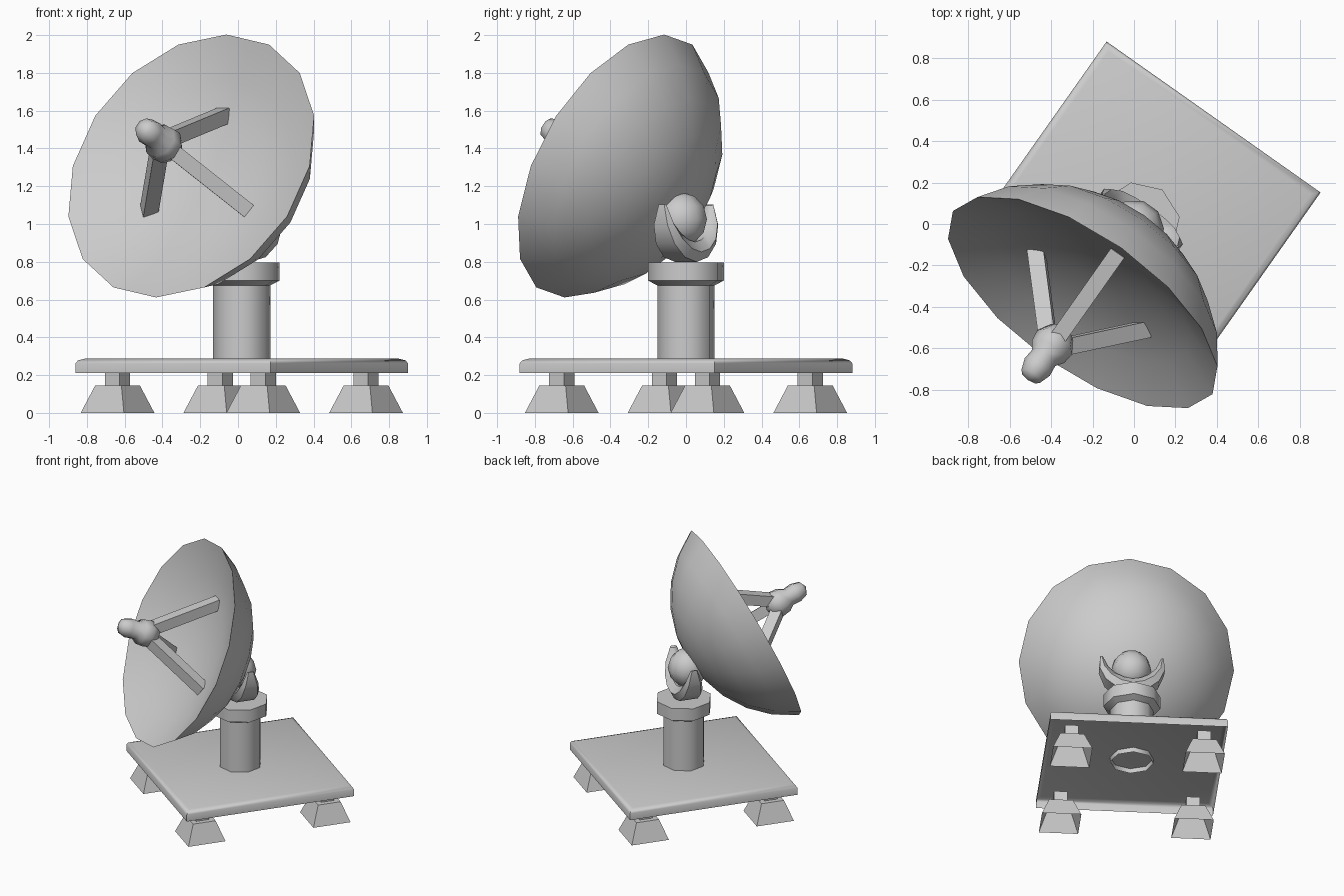
import bpy, bmesh
from math import sin, cos, pi, radians, atan2, hypot, sqrt
from mathutils import Matrix, Vector

if "Cube" in bpy.data.objects:
    bpy.data.objects.remove(bpy.data.objects["Cube"])

T = Matrix.Translation
R = Matrix.Rotation
BODY = T((0.02, 0, 0)) @ R(radians(-35.2), 4, 'Z')
DISH = BODY @ T((0, -0.464, 1.307)) @ R(radians(65.1), 4, 'X')
Q = sqrt(2)


def finish(name, bm, angle):
    bmesh.ops.recalc_face_normals(bm, faces=bm.faces)
    mesh = bpy.data.meshes.new(name)
    bm.to_mesh(mesh)
    bm.free()
    ob = bpy.data.objects.new(name, mesh)
    bpy.context.collection.objects.link(ob)
    bpy.ops.object.select_all(action='DESELECT')
    ob.select_set(True)
    bpy.context.view_layer.objects.active = ob
    bpy.ops.object.shade_smooth_by_angle(angle=radians(angle))
    return ob


def lathe(name, profile, n, matrix, phase=0.0, angle=50):
    """Turn (radius, height) points into an n-sided solid; radius 0 closes it."""
    bm = bmesh.new()
    rings = []
    for r, z in profile:
        if r == 0:
            rings.append([bm.verts.new(matrix @ Vector((0, 0, z)))] * n)
        else:
            rings.append([bm.verts.new(matrix @ Vector((
                r * cos(phase + 2 * pi * i / n), r * sin(phase + 2 * pi * i / n), z)))
                for i in range(n)])
    for a, b in zip(rings, rings[1:]):
        for i in range(n):
            j = (i + 1) % n
            bm.faces.new(dict.fromkeys((a[i], a[j], b[j], b[i])))
    return finish(name, bm, angle)


# Base plate, open underneath
lathe("base_plate", [(0.632 * Q, 0.21), (0.632 * Q, 0.262), (0.622 * Q, 0.278),
                     (0.597 * Q, 0.287), (0, 0.287)], 4, BODY, pi / 4)

# Four feet with short posts
for sx in (-1, 1):
    for sy in (-1, 1):
        place = BODY @ T((sx * 0.472, sy * 0.472, 0))
        lathe("foot", [(0.14 * Q, 0), (0.085 * Q, 0.145), (0, 0.145)],
              4, place, pi / 4)
        lathe("foot_post", [(0.048 * Q, 0.14), (0.048 * Q, 0.235), (0, 0.235)],
              4, place, pi / 4)

# Octagonal column with collar
lathe("column", [(0.154, 0.25), (0.154, 0.675), (0.203, 0.7), (0.203, 0.795),
                 (0, 0.795)], 8, BODY)

# Crescent yoke cradling the ball
bm = bmesh.new()
rings = []
STEPS = 8
for i in range(STEPS + 1):
    f = 2 * i / STEPS - 1
    a = radians(-90 + 107 * f)
    taper = 1 - abs(f) ** 2.5
    outer, inner = 0.236, 0.215 - 0.085 * taper
    mid, w = (outer + inner) / 2, 0.025 + 0.075 * taper
    section = [(inner, 0.6 * w), (mid, w), (outer, 0.7 * w),
               (outer, -0.7 * w), (mid, -w), (inner, -0.6 * w)]
    rings.append([bm.verts.new(BODY @ Vector((r * cos(a), v, 1.035 + r * sin(a))))
                  for r, v in section])
for p, q in zip(rings, rings[1:]):
    for k in range(6):
        m = (k + 1) % 6
        bm.faces.new((p[k], p[m], q[m], q[k]))
bm.faces.new(rings[0])
bm.faces.new(rings[-1])
finish("yoke", bm, 50)

# Pivot ball
ball = [(0.142 * sin(pi * i / 6) if 0 < i < 6 else 0, -0.142 * cos(pi * i / 6))
        for i in range(7)]
lathe("pivot_ball", ball, 10, BODY @ T((0, -0.03, 1.025)))

# Dish: deep outer bowl, narrow lip, shallower inner reflector
outer = [(0.852 * sin(radians(64.2) * i / 5), 0.371 - 0.852 * cos(radians(64.2) * i / 5))
         for i in range(6)]
reflector = [(0.735, -0.015), (0.55, -0.10), (0.35, -0.155), (0.15, -0.185), (0, -0.19)]
lathe("dish", outer + reflector, 16, DISH)

# Three square struts holding the feed
dy, dz = 0.34, -0.43
for k in range(3):
    lathe("feed_strut", [(0, 0), (0.04 * Q, 0), (0.04 * Q, hypot(dy, dz)), (0, hypot(dy, dz))],
          4, DISH @ R(2 * pi * k / 3, 4, 'Z') @ T((0, 0.03, 0.27)) @ R(atan2(-dy, dz), 4, 'X'),
          pi / 4)

# Feed horn
lathe("feed_horn", [(0, 0.18), (0.07, 0.2), (0.102, 0.26), (0.095, 0.32), (0.068, 0.36),
                    (0.074, 0.42), (0.055, 0.48), (0, 0.505)], 8, DISH, angle=60)
